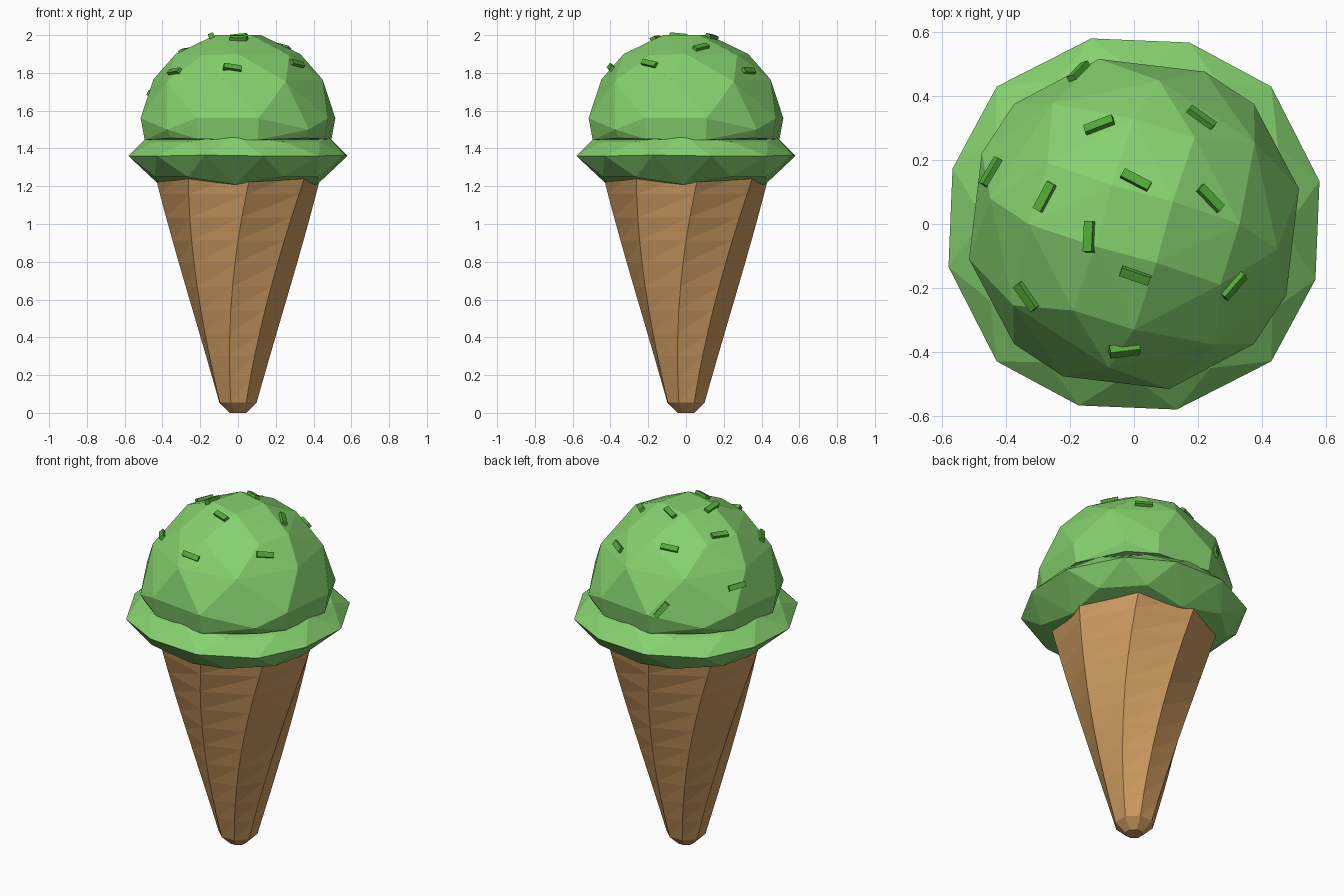
import bpy, bmesh
from math import sin, cos, radians, sqrt
from mathutils import Vector, Matrix
from mathutils.bvhtree import BVHTree

if "Cube" in bpy.data.objects:
    bpy.data.objects.remove(bpy.data.objects["Cube"])


def material(name, rgb):
    m = bpy.data.materials.new(name)
    m.diffuse_color = (*rgb, 1)
    m.use_nodes = True
    m.node_tree.nodes["Principled BSDF"].inputs["Base Color"].default_value = m.diffuse_color
    return m


def finish(bm, name, mat):
    bmesh.ops.recalc_face_normals(bm, faces=bm.faces[:])
    me = bpy.data.meshes.new(name)
    bm.to_mesh(me)
    me.materials.append(mat)
    ob = bpy.data.objects.new(name, me)
    bpy.context.collection.objects.link(ob)
    return ob


def polar(r, deg, z):
    return Vector((r * cos(radians(deg)), r * sin(radians(deg)), z))


def faceted_blob(name, mat, points):
    """Convex faceted solid; each (radius, angle, z) repeats four times round z."""
    bm = bmesh.new()
    for r, a, z in points:
        for k in range(4):
            bm.verts.new(polar(r, a + 90 * k, z))
    res = bmesh.ops.convex_hull(bm, input=bm.verts[:])
    loose = [v for v in bm.verts if not v.link_faces]
    bmesh.ops.delete(bm, geom=loose, context='VERTS')
    ob = finish(bm, name, mat)
    tree = BVHTree.FromBMesh(bm)
    bm.free()
    return ob, tree


green = material("mint", (0.235, 0.64, 0.156))
dark_green = material("sprinkle_green", (0.085, 0.40, 0.04))
brown = material("wafer", (0.60, 0.32, 0.115))

# Twisted eight-sided wafer cone with a small bevelled tip
bm = bmesh.new()
levels = [(0.0, 0.048, -22)]
for i in range(11):
    t = i / 10
    levels.append((0.055 + 1.225 * t, 0.106 + 0.344 * t, -21 + 30 * t))
rings = [[bm.verts.new(polar(r, a - 90 + 45 * k, z)) for k in range(8)]
         for z, r, a in levels]
for lo, hi in zip(rings, rings[1:]):
    for k in range(8):
        j = (k + 1) % 8
        bm.faces.new((lo[k], lo[j], hi[j]))
        bm.faces.new((lo[k], hi[j], hi[k]))
bm.faces.new(rings[0][::-1])
bm.faces.new(rings[-1])
finish(bm, "wafer_cone", brown)
bm.free()

# Flared skirt of ice cream over the cone rim
faceted_blob("scoop_skirt", green, [
    (0.42, -2, 1.21), (0.50, 28, 1.25), (0.50, 58, 1.25),
    (0.595, 13, 1.36), (0.607, 45, 1.36), (0.593, 73, 1.365),
    (0.47, -2, 1.47), (0.51, 28, 1.435), (0.51, 58, 1.435)])

# Main faceted scoop
scoop, tree = faceted_blob("scoop", green, [
    (0.505, 12, 1.445), (0.505, 45, 1.455), (0.505, 65, 1.45),
    (0.527, 12, 1.56), (0.53, 45, 1.50), (0.525, 65, 1.56),
    (0.455, 34, 1.755), (0.455, -10, 1.765),
    (0.33, 0, 1.90), (0.33, 55, 1.895),
    (0.14, -60, 2.0)])

# Sprinkles: x, y, and heading seen from above
sprinkles = [
    (-0.11, 0.315, 15), (0.215, 0.34, -40), (-0.175, 0.485, 110),
    (-0.455, 0.165, 70), (-0.28, 0.085, 60), (0.005, 0.135, -30),
    (0.24, 0.08, -40), (-0.137, -0.04, 90), (0.005, -0.16, -20),
    (0.315, -0.195, 35), (-0.34, -0.23, -50), (-0.03, -0.395, -5)]
centre = Vector((0, 0, 1.475))
bm = bmesh.new()
for x, y, heading in sprinkles:
    d = Vector((x, y, sqrt(0.53 ** 2 - x * x - y * y))).normalized()
    hit, n, _, _ = tree.ray_cast(centre, d)
    if n.dot(d) < 0:
        n = -n
    side = n.cross(polar(1, heading, 0)).normalized()
    along = side.cross(n)
    rot = Matrix((along, side, n)).transposed().to_4x4()
    bmesh.ops.create_cube(bm, size=1, matrix=Matrix.Translation(hit + n * 0.003)
                          @ rot @ Matrix.Diagonal((0.095, 0.03, 0.028, 1)))
finish(bm, "sprinkles", dark_green)
bm.free()
